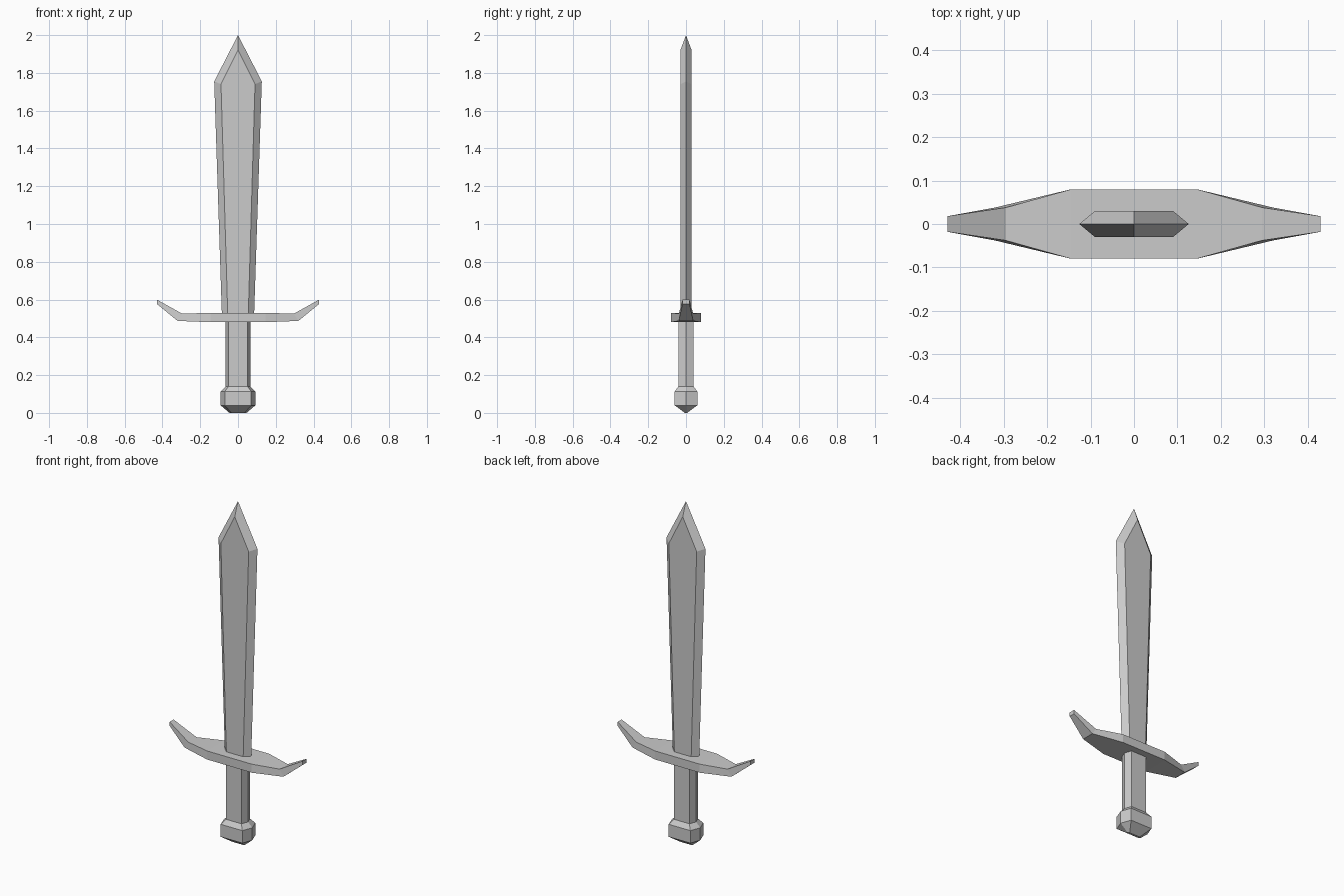
import bpy, bmesh

if "Cube" in bpy.data.objects:
    bpy.data.objects.remove(bpy.data.objects["Cube"])


def loft(name, rings):
    """Skin a list of equal-length closed rings and cap both ends."""
    bm = bmesh.new()
    loops = [[bm.verts.new(p) for p in ring] for ring in rings]
    n = len(rings[0])
    for a, b in zip(loops, loops[1:]):
        for i in range(n):
            j = (i + 1) % n
            bm.faces.new((a[i], a[j], b[j], b[i]))
    bm.faces.new(loops[0])
    bm.faces.new(loops[-1])
    # merge collapsed corners (blade point)
    bmesh.ops.remove_doubles(bm, verts=bm.verts, dist=1e-5)
    bmesh.ops.recalc_face_normals(bm, faces=bm.faces)
    mesh = bpy.data.meshes.new(name)
    bm.to_mesh(mesh)
    bm.free()
    obj = bpy.data.objects.new(name, mesh)
    bpy.context.collection.objects.link(obj)
    return obj


def hexagon(edge, flat, depth, z):
    """Flattened hexagon with its corners pointing along x."""
    return [(edge, 0, z), (flat, depth, z), (-flat, depth, z),
            (-edge, 0, z), (-flat, -depth, z), (flat, -depth, z)]


def blade():
    """Widening blade, beveled to a point; built as vertical outline rings."""
    bm = bmesh.new()
    outer = [(0.085, 0.51), (0.126, 1.755), (0, 2.0), (-0.126, 1.755), (-0.085, 0.51)]
    inner = [(0.054, 0.51), (0.09, 1.74), (0, 1.92), (-0.09, 1.74), (-0.054, 0.51)]
    rim = [bm.verts.new((x, 0, z)) for x, z in outer]
    sides = [[bm.verts.new((x, y, z)) for x, z in inner] for y in (-0.03, 0.03)]
    for side in sides:
        bm.faces.new(side)
        for i in range(4):
            bm.faces.new((rim[i], rim[i + 1], side[i + 1], side[i]))
    bm.faces.new((rim[0], sides[0][0], sides[0][4], rim[4], sides[1][4], sides[1][0]))
    bmesh.ops.recalc_face_normals(bm, faces=bm.faces)
    mesh = bpy.data.meshes.new("blade")
    bm.to_mesh(mesh)
    bm.free()
    bpy.context.collection.objects.link(bpy.data.objects.new("blade", mesh))


blade()

# crossguard: top x/z, bottom x/z, half depth at each station
half = [(0.145, 0.53, 0.145, 0.48, 0.08),
        (0.295, 0.525, 0.32, 0.487, 0.038),
        (0.43, 0.60, 0.43, 0.577, 0.018)]
stations = [(-a, b, -c, d, e) for a, b, c, d, e in reversed(half)] + half
loft("crossguard", [[(tx, -d, tz), (tx, d, tz), (bx, d, bz), (bx, -d, bz)]
                    for tx, tz, bx, bz, d in stations])

# grip
loft("grip", [hexagon(0.065, 0.05, 0.04, z) for z in (0.13, 0.49)])

# pommel
loft("pommel", [hexagon(0.045, 0.035, 0.006, 0.0),
                hexagon(0.092, 0.07, 0.06, 0.04),
                hexagon(0.092, 0.07, 0.06, 0.113),
                hexagon(0.065, 0.05, 0.04, 0.14)])
